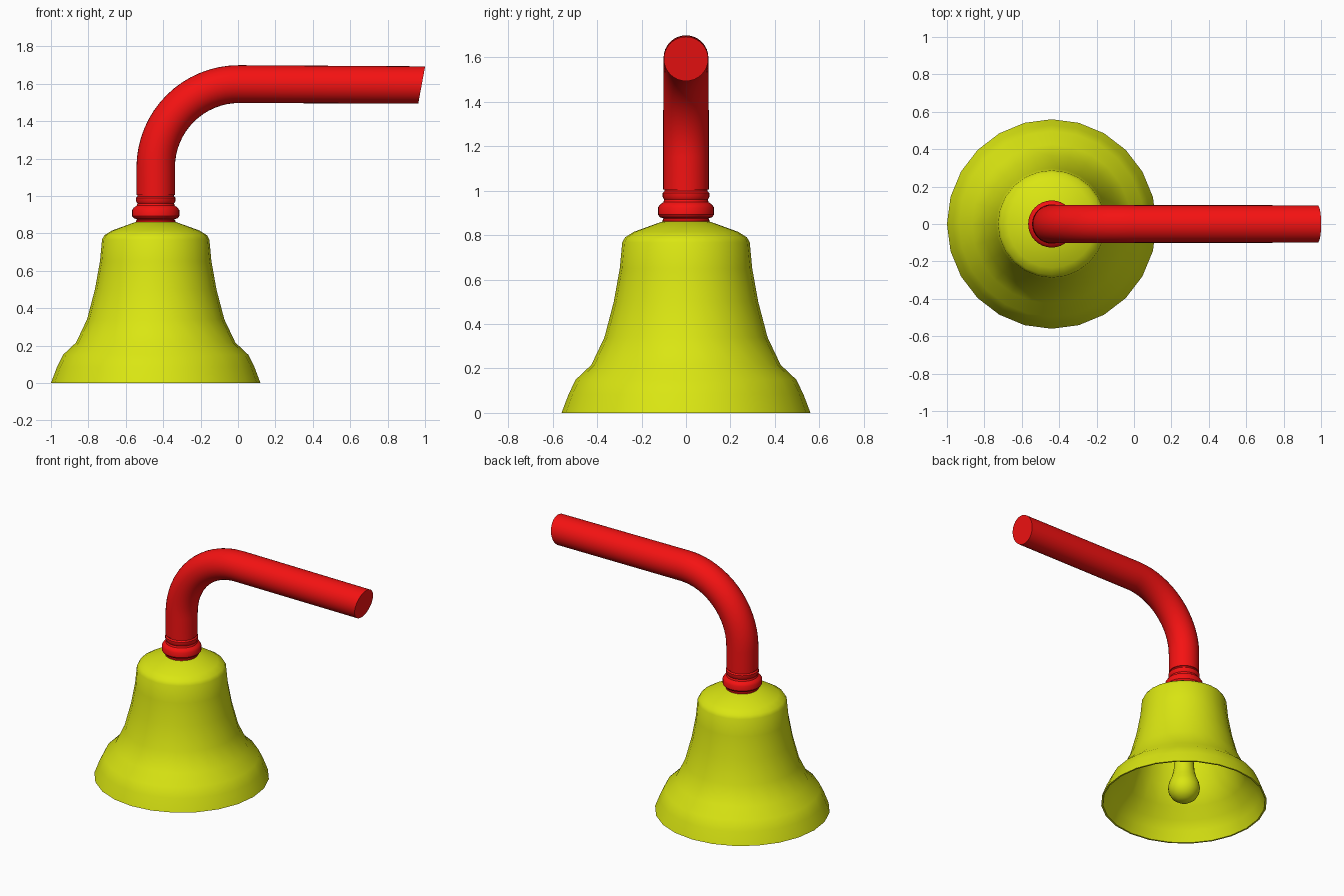
import bpy, bmesh
from math import sin, cos, pi, radians
from mathutils import Vector

if "Cube" in bpy.data.objects:
    bpy.data.objects.remove(bpy.data.objects["Cube"])

AX = -0.44  # bell axis


def material(name, color):
    m = bpy.data.materials.new(name)
    m.diffuse_color = color
    m.use_nodes = True
    m.node_tree.nodes["Principled BSDF"].inputs["Base Color"].default_value = m.diffuse_color
    return m


yellow = material("yellow", (0.70, 0.79, 0.006, 1))
red = material("red", (0.91, 0.006, 0.006, 1))


def tube(name, rings, sides, mat, angle=35):
    """Skin rings given as (centre, radius, tangent angle from vertical, end skew); radius 0 closes to a point."""
    bm = bmesh.new()
    loops = []
    for c, r, t, skew in rings:
        c = Vector(c)
        if r == 0:
            loops.append([bm.verts.new(c)])
            continue
        along = Vector((sin(t), 0, cos(t)))
        side = Vector((cos(t), 0, -sin(t))) + along * skew
        loops.append([bm.verts.new(c + side * (r * cos(a)) + Vector((0, r * sin(a), 0)))
                      for a in (2 * pi * i / sides for i in range(sides))])
    for a, b in zip(loops, loops[1:]):
        for i in range(sides):
            j = (i + 1) % sides
            vs = [a[i % len(a)], a[j % len(a)], b[j % len(b)], b[i % len(b)]]
            bm.faces.new(list(dict.fromkeys(vs)))
    for end in (loops[0], loops[-1]):
        if len(end) > 2:
            bm.faces.new(end)
    bmesh.ops.recalc_face_normals(bm, faces=bm.faces)
    me = bpy.data.meshes.new(name)
    bm.to_mesh(me)
    bm.free()
    ob = bpy.data.objects.new(name, me)
    bpy.context.collection.objects.link(ob)
    me.materials.append(mat)
    bpy.ops.object.select_all(action='DESELECT')
    ob.select_set(True)
    bpy.context.view_layer.objects.active = ob
    bpy.ops.object.shade_smooth_by_angle(angle=radians(angle))
    return ob


def lathe(name, profile, sides, mat, angle=35):
    return tube(name, [((AX, 0, z), r, 0, 0) for r, z in profile], sides, mat, angle)


# Bell: outer skin, then thin inner skin
outer = [(0, 0.865), (0.11, 0.86), (0.234, 0.815), (0.274, 0.79), (0.287, 0.767),
         (0.298, 0.65), (0.325, 0.5), (0.367, 0.34), (0.426, 0.216), (0.496, 0.15),
         (0.528, 0.085), (0.56, 0)]
inner = [(max(r - 0.012, 0), max(z - 0.012, 0)) for r, z in reversed(outer)]
lathe("bell", outer + inner, 24, yellow, 50)

# Clapper hanging inside
lathe("clapper", [(0, 0.003), (0.045, 0.012), (0.082, 0.038), (0.103, 0.075), (0.108, 0.11),
                  (0.1, 0.15), (0.083, 0.19), (0.071, 0.24), (0.065, 0.32), (0.055, 0.5),
                  (0.045, 0.85)], 24, yellow)

# Turned collar
lathe("collar", [(0.105, 0.85), (0.105, 0.868), (0.1, 0.875), (0.118, 0.881), (0.126, 0.892),
                 (0.126, 0.924), (0.117, 0.938), (0.102, 0.948), (0.098, 0.96), (0.105, 0.971),
                 (0.105, 0.99), (0.097, 0.998), (0.097, 1.01)], 32, red)

# Bent handle with a slanted end cut
R = 0.446
path = [((AX, 0, 1.005), 0.103, 0, 0)]
for i in range(17):
    t = pi / 2 * i / 16
    path.append(((AX + R * (1 - cos(t)), 0, 1.152 + R * sin(t)), 0.103 - 0.002 * i / 16, t, 0))
path.append(((0.982, 0, 1.593), 0.1, radians(90.3), -0.18))
tube("handle", path, 32, red)
